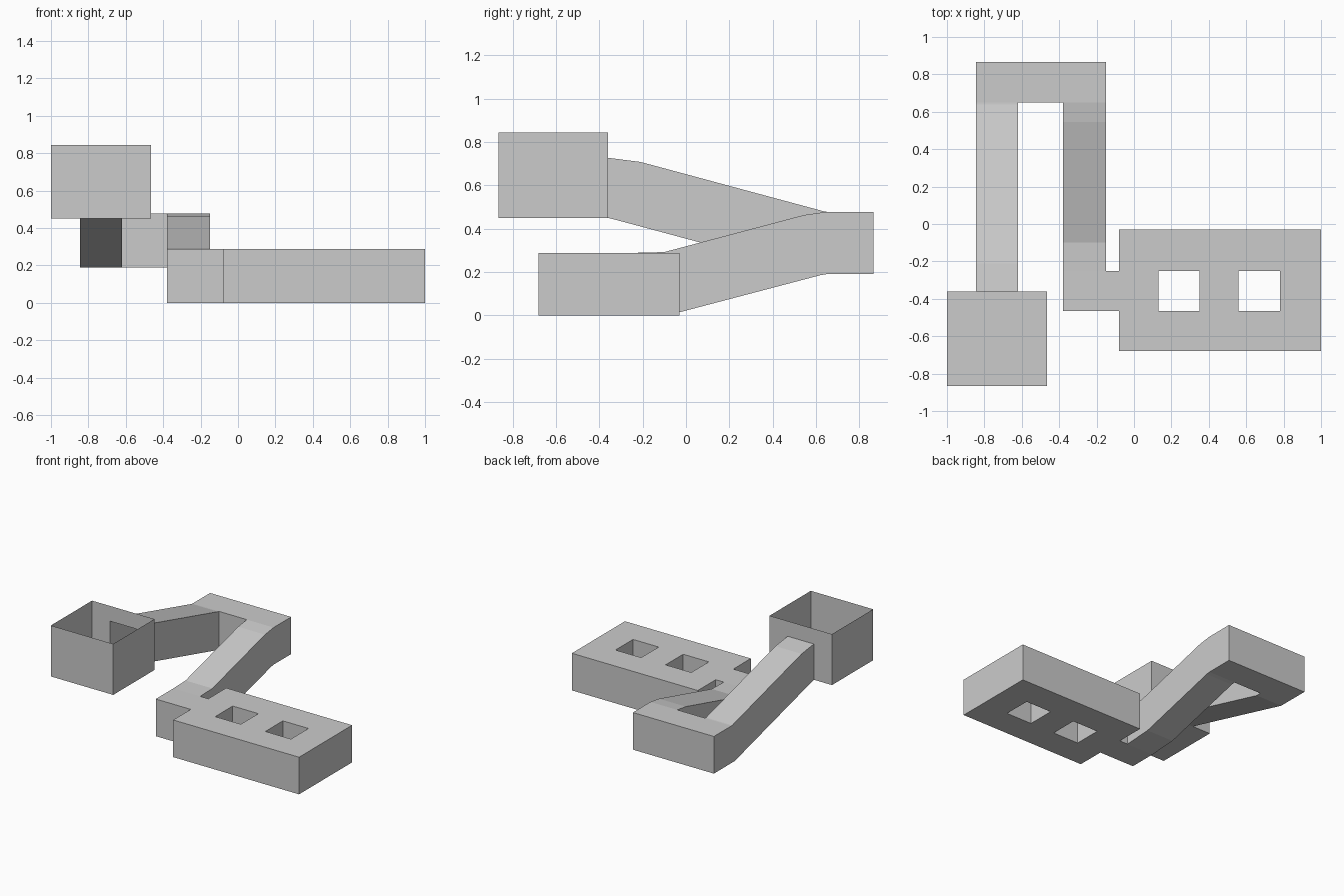
import bpy, bmesh

if "Cube" in bpy.data.objects:
    bpy.data.objects.remove(bpy.data.objects["Cube"])

grey = bpy.data.materials.new("stone grey")
grey.diffuse_color = (0.6, 0.6, 0.6, 1)
grey.use_nodes = True
grey.node_tree.nodes["Principled BSDF"].inputs["Base Color"].default_value = grey.diffuse_color


def finish(name, bm):
    bmesh.ops.remove_doubles(bm, verts=bm.verts, dist=1e-4)
    mesh = bpy.data.meshes.new(name)
    bm.to_mesh(mesh)
    bm.free()
    mesh.materials.append(grey)
    bpy.context.collection.objects.link(bpy.data.objects.new(name, mesh))


def quad(bm, *points):
    bm.faces.new([bm.verts.new(p) for p in points])


def chamber(name, xs, ys, z0, z1, empty=(), doors=(), roof=True, lintel=None):
    """Thin-walled shell on a grid of cells; doors are neighbour cells left unwalled."""
    bm = bmesh.new()
    cells = {(i, j) for i in range(len(xs) - 1) for j in range(len(ys) - 1)} - set(empty)
    for i, j in cells:
        xa, xb, ya, yb = xs[i], xs[i + 1], ys[j], ys[j + 1]
        c = [(xa, ya), (xb, ya), (xb, yb), (xa, yb)]
        quad(bm, *[(*p, z0) for p in reversed(c)])
        if roof:
            quad(bm, *[(*p, z1) for p in c])
        for k, (di, dj) in enumerate([(0, -1), (1, 0), (0, 1), (-1, 0)]):
            side = (i + di, j + dj)
            if side in cells or (side in doors and lintel is None):
                continue
            low = lintel if side in doors else z0
            p, q = c[k], c[(k + 1) % 4]
            quad(bm, (*p, low), (*q, low), (*q, z1), (*p, z1))
    finish(name, bm)


def corridor(name, x0, x1, sections):
    """Open-ended sloping tube; each section is (top y, top z, bottom y, bottom z)."""
    bm = bmesh.new()
    rings = [[(x0, yb, zb), (x1, yb, zb), (x1, yt, zt), (x0, yt, zt)]
             for yt, zt, yb, zb in sections]
    for a, b in zip(rings, rings[1:]):
        for k in range(4):
            n = (k + 1) % 4
            quad(bm, a[k], b[k], b[n], a[n])
    finish(name, bm)


# Lower hall with two square wells through it
chamber("lower_hall", [-0.08, 0.13, 0.35, 0.56, 0.78, 1.0], [-0.68, -0.465, -0.25, -0.03],
        0, 0.288, empty=[(1, 1), (3, 1)], doors=[(-1, 1)])

# Passage from the hall to the foot of the first ramp
chamber("hall_passage", [-0.38, -0.15, -0.08], [-0.465, -0.25], 0, 0.288,
        doors=[(2, 0), (0, 1)])

# First ramp, up to the landing
corridor("lower_ramp", -0.38, -0.15, [
    (-0.25, 0.288, -0.25, 0), (-0.10, 0.292, -0.03, 0.014),
    (0.545, 0.463, 0.62, 0.185), (0.65, 0.478, 0.65, 0.19)])

# Landing joining both ramps
chamber("landing", [-0.845, -0.62, -0.38, -0.15], [0.65, 0.865], 0.19, 0.478,
        doors=[(0, -1), (2, -1)])

# Second ramp, up to the open room
corridor("upper_ramp", -0.845, -0.62, [
    (-0.36, 0.727, -0.36, 0.45), (-0.21, 0.708, -0.28, 0.429),
    (0.64, 0.479, 0.61, 0.19), (0.65, 0.478, 0.65, 0.19)])

# Roofless room with a doorway into the second ramp
chamber("open_room", [-1.0, -0.845, -0.62, -0.465], [-0.865, -0.36], 0.45, 0.845,
        doors=[(1, 1)], roof=False, lintel=0.727)
